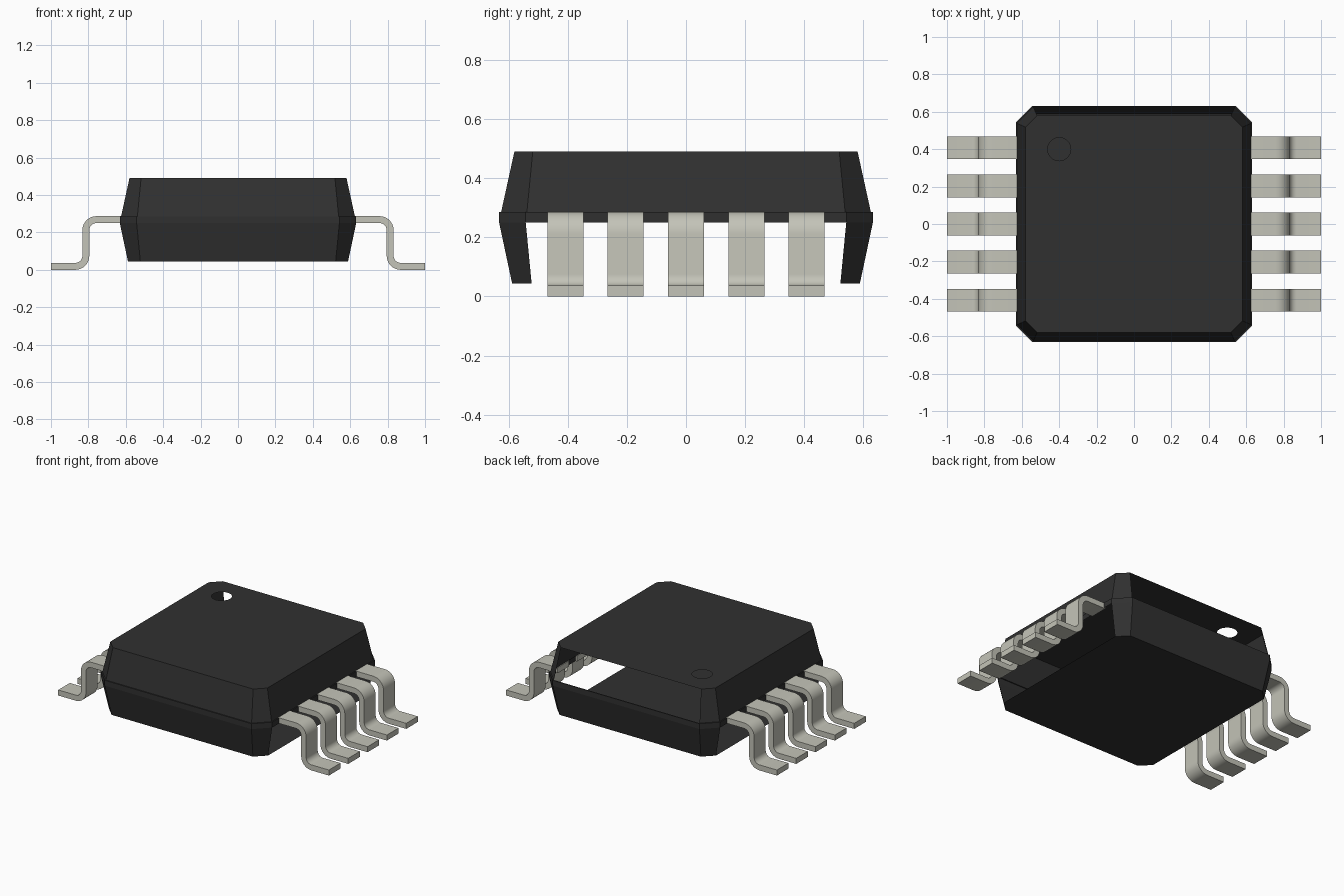
import bpy, bmesh, math
from mathutils import Vector

if "Cube" in bpy.data.objects:
    bpy.data.objects.remove(bpy.data.objects["Cube"], do_unlink=True)


def material(name, rgb):
    m = bpy.data.materials.new(name)
    m.use_nodes = True
    m.diffuse_color = (*rgb, 1)
    bsdf = m.node_tree.nodes["Principled BSDF"]
    bsdf.inputs["Base Color"].default_value = (*rgb, 1)
    bsdf.inputs["Roughness"].default_value = 0.6
    return m


BLACK = material("black plastic", (0.030, 0.030, 0.030))
METAL = material("tin grey metal", (0.55, 0.55, 0.48))


def finish(bm, name, mat):
    mesh = bpy.data.meshes.new(name)
    bm.to_mesh(mesh)
    bm.free()
    mesh.materials.append(mat)
    ob = bpy.data.objects.new(name, mesh)
    bpy.context.collection.objects.link(ob)
    return ob


def octagon(bm, half, flat, z):
    """Square ring with cut corners; side 0 faces +x, then counter-clockwise."""
    pts = []
    for i in range(4):
        a = i * math.pi / 2
        c, s = round(math.cos(a)), round(math.sin(a))
        for t in (-flat, flat):
            pts.append(bm.verts.new((half * c - t * s, half * s + t * c, z)))
    return pts


def skin(bm, low, high, skip=()):
    """Join two rings with quads, leaving the skipped sides open."""
    for i in range(8):
        if i not in skip:
            j = (i + 1) % 8
            bm.faces.new((low[i], low[j], high[j], high[i]))


# Package shell: open lower sides at +x and -x, open upper side at the back
PLUS_X, BACK, MINUS_X = 0, 2, 4
bm = bmesh.new()
floor = octagon(bm, 0.588, 0.522, 0.044)
band_low = octagon(bm, 0.632, 0.542, 0.25)
band_high = octagon(bm, 0.632, 0.542, 0.286)
cover_low = octagon(bm, 0.625, 0.538, 0.286)
cover_high = octagon(bm, 0.58, 0.518, 0.491)
bm.faces.new(floor[::-1])
skin(bm, floor, band_low, (PLUS_X, MINUS_X))
skin(bm, band_low, band_high)
skin(bm, band_high, cover_low)
skin(bm, cover_low, cover_high, (BACK,))

# Top face with the round pin-one hole
hole = [bm.verts.new((-0.4 + 0.062 * math.cos(a), 0.4 + 0.062 * math.sin(a), 0.491))
        for a in (i * math.tau / 32 for i in range(32))]
rim = []
for ring in (cover_high, hole):
    for i, v in enumerate(ring):
        w = ring[(i + 1) % len(ring)]
        rim.append(bm.edges.get((v, w)) or bm.edges.new((v, w)))
bmesh.ops.triangle_fill(bm, use_beauty=True, edges=rim, normal=Vector((0, 0, 1)))
finish(bm, "package_body", BLACK)


# Gull-wing lead profile, as a bent strip of constant thickness
def lead_profile():
    outer, inner, steps = 0.075, 0.038, 8
    top, bot = [(0.62, 0.287)], [(0.62, 0.25)]
    upper = (0.832 - outer, 0.287 - outer)
    lower = (0.795 + outer, outer)
    for i in range(steps + 1):
        a = math.pi / 2 * (1 - i / steps)
        for side, r in ((top, outer), (bot, inner)):
            side.append((upper[0] + r * math.cos(a), upper[1] + r * math.sin(a)))
    for i in range(steps + 1):
        a = math.pi + math.pi / 2 * i / steps
        for side, r in ((top, inner), (bot, outer)):
            side.append((lower[0] + r * math.cos(a), lower[1] + r * math.sin(a)))
    return top + [(1.0, 0.037)], bot + [(1.0, 0.0)]


def lead(name, sign, y, width=0.122):
    bm = bmesh.new()
    top, bot = lead_profile()
    rings = []
    for (xt, zt), (xb, zb) in zip(top, bot):
        rings.append([bm.verts.new((sign * x, y + dy, z)) for x, z, dy in (
            (xt, zt, -width / 2), (xt, zt, width / 2),
            (xb, zb, width / 2), (xb, zb, -width / 2))])
    for a, b in zip(rings, rings[1:]):
        for i in range(4):
            j = (i + 1) % 4
            bm.faces.new((a[i], a[j], b[j], b[i]))
    bm.faces.new(rings[0])
    bm.faces.new(rings[-1])
    bmesh.ops.recalc_face_normals(bm, faces=bm.faces)
    return finish(bm, name, METAL)


# Five leads on each side
bpy.ops.object.select_all(action="DESELECT")
for sign, side in ((1, "left"), (-1, "right")):
    for k in range(5):
        ob = lead(f"{side}_lead_{k + 1}", sign, (k - 2) * 0.204)
        ob.select_set(True)
        bpy.context.view_layer.objects.active = ob
bpy.ops.object.shade_smooth_by_angle(angle=math.radians(35))
